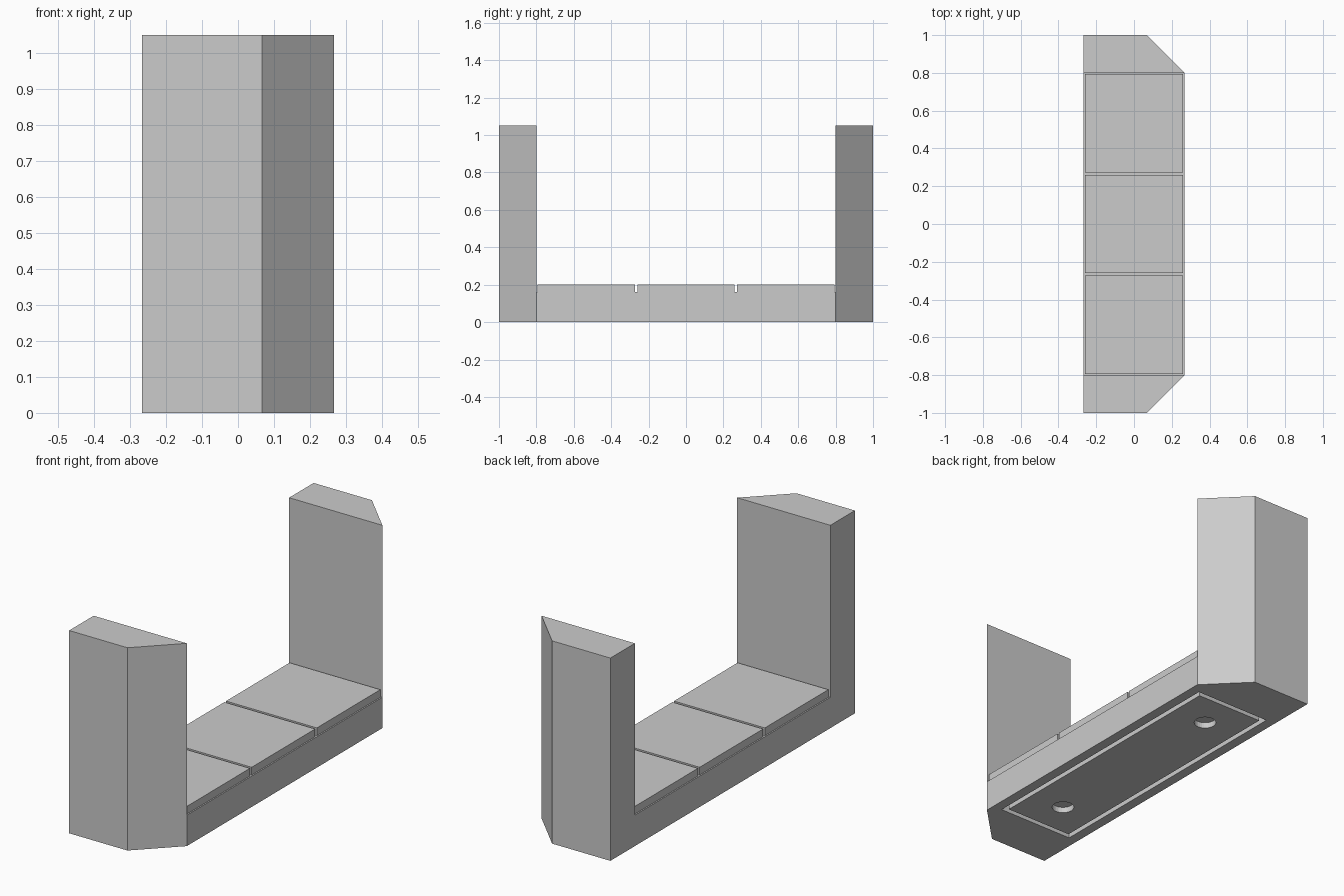
import bpy
import bmesh

old = bpy.data.objects.get("Cube")
if old:
    bpy.data.objects.remove(old, do_unlink=True)

HALF_W, HALF_L, HEIGHT = 0.267, 1.0, 1.05
POST = 0.2            # post thickness and corner chamfer
FLOOR, PAD_TOP = 0.16, 0.2
GROOVE = 0.05         # depth of the groove underneath

grey = bpy.data.materials.new("light_grey")
grey.use_nodes = True
colour = (0.6, 0.6, 0.6, 1)
grey.diffuse_color = colour
grey.node_tree.nodes["Principled BSDF"].inputs["Base Color"].default_value = colour


def prism(name, outline, z0, z1):
    """Extrude a plan outline from z0 to z1."""
    bm = bmesh.new()
    face = bm.faces.new([bm.verts.new((x, y, z0)) for x, y in outline])
    top = bmesh.ops.extrude_face_region(bm, geom=[face])["geom"]
    verts = [v for v in top if isinstance(v, bmesh.types.BMVert)]
    bmesh.ops.translate(bm, verts=verts, vec=(0, 0, z1 - z0))
    bmesh.ops.recalc_face_normals(bm, faces=bm.faces)
    mesh = bpy.data.meshes.new(name)
    bm.to_mesh(mesh)
    bm.free()
    mesh.materials.append(grey)
    obj = bpy.data.objects.new(name, mesh)
    bpy.context.collection.objects.link(obj)
    return obj


def box(name, hx, y0, y1, z0, z1):
    return prism(name, [(-hx, y0), (hx, y0), (hx, y1), (-hx, y1)], z0, z1)


def cut(target, cutter):
    """Subtract the cutter, apply the result and discard the cutter."""
    cutter.hide_render = True
    mod = target.modifiers.new("cut", 'BOOLEAN')
    mod.operation, mod.solver, mod.object = 'DIFFERENCE', 'EXACT', cutter
    bpy.context.view_layer.objects.active = target
    bpy.ops.object.modifier_apply(modifier=mod.name)
    bpy.data.objects.remove(cutter, do_unlink=True)


# U-shaped frame: chamfered plan with the middle cleared above the floor
inner = HALF_L - POST
frame = prism("bench_frame", [
    (-HALF_W, -HALF_L), (HALF_W - POST, -HALF_L), (HALF_W, -inner),
    (HALF_W, inner), (HALF_W - POST, HALF_L), (-HALF_W, HALF_L)], 0, HEIGHT)
cut(frame, box("opening_cutter", 1, -inner, inner, FLOOR, HEIGHT + 1))
cut(frame, box("recess_cutter", 0.215, -0.75, 0.75, -0.1, GROOVE))

# Underside panel, leaving a narrow groove around it, with two round sockets
panel = box("underside_panel", 0.19, -0.725, 0.725, 0, GROOVE)
for y in (-0.54, 0.54):
    bpy.ops.mesh.primitive_cylinder_add(
        vertices=32, radius=0.053, depth=0.06, location=(0, y, 0))
    socket = bpy.context.object
    socket.data.materials.append(grey)
    cut(panel, socket)

# Three seat pads with thin gaps between them
pitch, gap = 2 * inner / 3, 0.007
for i, place in enumerate(("front", "middle", "back")):
    y0 = -inner + i * pitch
    box(place + "_seat_pad", HALF_W - gap, y0 + gap, y0 + pitch - gap, FLOOR, PAD_TOP)
